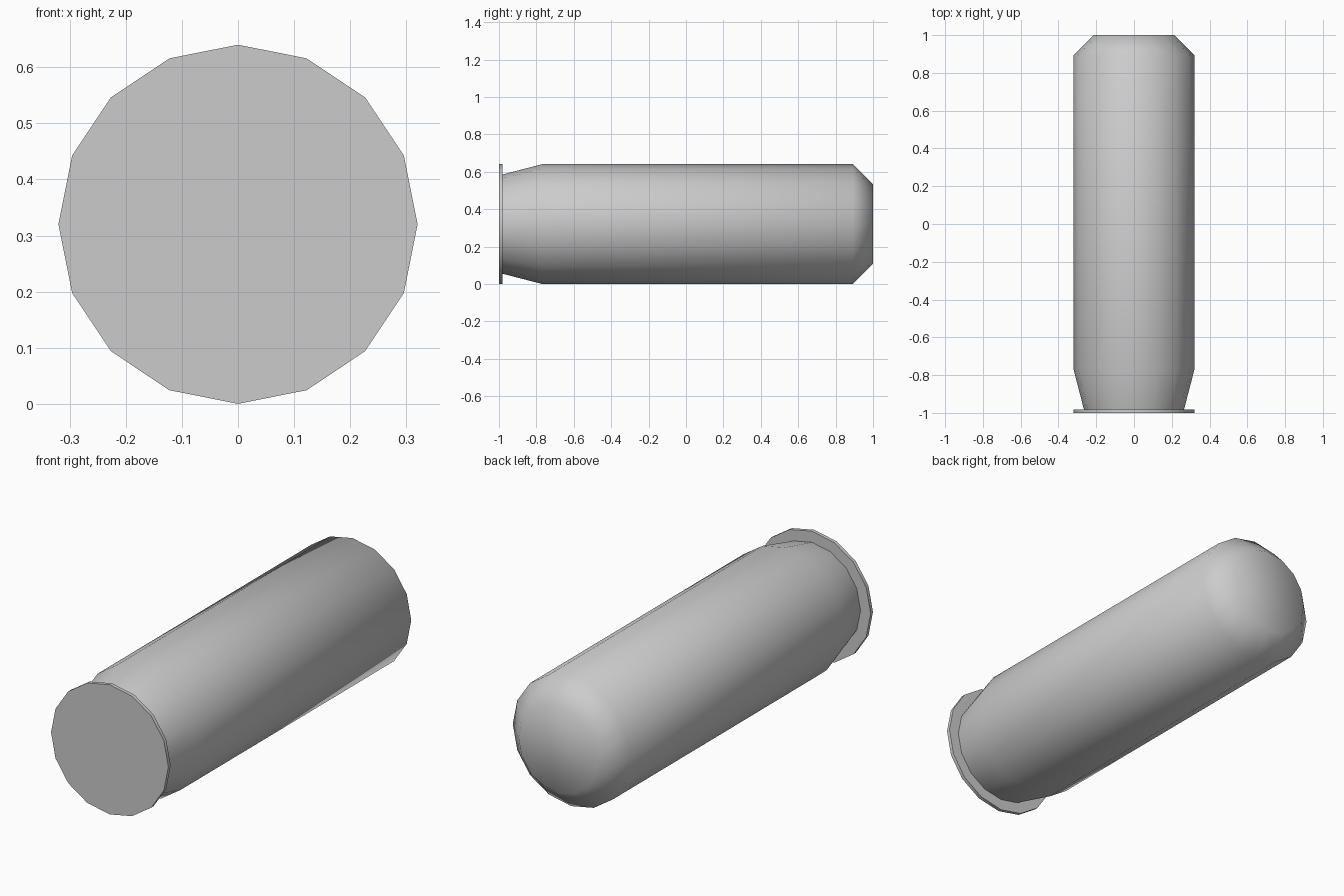
import bpy, bmesh, math

if "Cube" in bpy.data.objects:
    bpy.data.objects.remove(bpy.data.objects["Cube"])

SIDES = 16
R = 0.32


def lathe(name, profile):
    """Closed solid of revolution about the y axis from (radius, y) points."""
    bm = bmesh.new()
    rings = []
    for r, y in profile:
        angles = [2 * math.pi * i / SIDES for i in range(SIDES)]
        rings.append([bm.verts.new((r * math.cos(a), y, R + r * math.sin(a))) for a in angles])
    for lo, hi in zip(rings, rings[1:]):
        for i in range(SIDES):
            j = (i + 1) % SIDES
            bm.faces.new((lo[i], lo[j], hi[j], hi[i]))
    bm.faces.new(rings[0])
    bm.faces.new(rings[-1])
    bmesh.ops.recalc_face_normals(bm, faces=bm.faces)
    mesh = bpy.data.meshes.new(name)
    bm.to_mesh(mesh)
    bm.free()
    obj = bpy.data.objects.new(name, mesh)
    bpy.context.collection.objects.link(obj)
    bpy.ops.object.select_all(action='DESELECT')
    obj.select_set(True)
    bpy.context.view_layer.objects.active = obj
    bpy.ops.object.shade_smooth_by_angle(angle=math.radians(60))
    return obj


# Thin end flange
lathe("base_rim", [(R, -1.0), (R, -0.982)])

# Tapered body with chamfered, softly shaded far end
lathe("casing_body", [(0.265, -0.982), (R, -0.77), (R, 0.893), (0.213, 1.0)])
